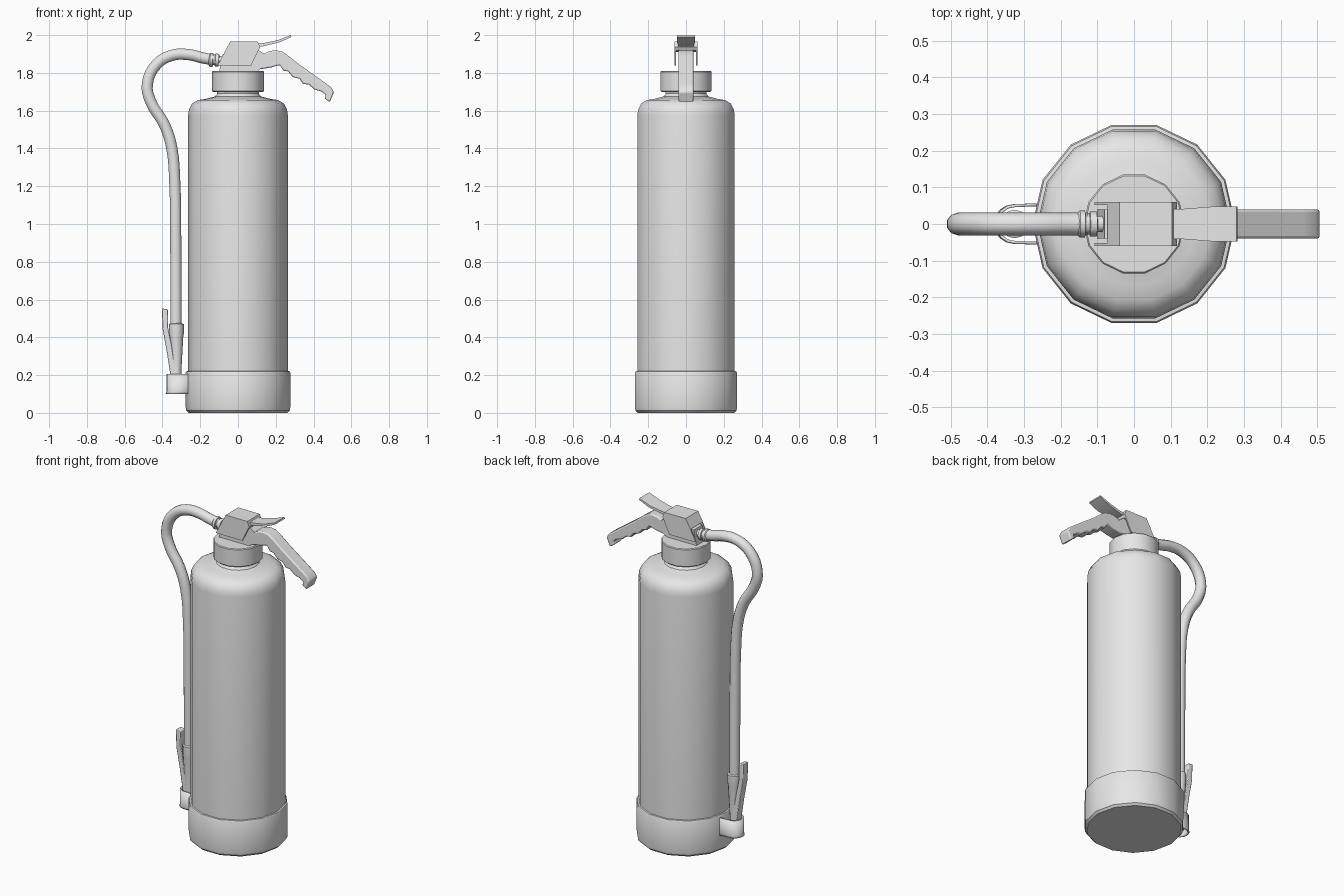
import bpy
import bmesh
import math
from mathutils import Vector

cube = bpy.data.objects.get("Cube")
if cube:
    bpy.data.objects.remove(cube, do_unlink=True)

grey = bpy.data.materials.new("plain grey")
grey.use_nodes = True
grey.diffuse_color = (0.8, 0.8, 0.8, 1)
grey.node_tree.nodes["Principled BSDF"].inputs["Base Color"].default_value = grey.diffuse_color


def finish(name, bm, bevel=0.0):
    """Turn a bmesh into a shaded object."""
    bmesh.ops.recalc_face_normals(bm, faces=bm.faces)
    mesh = bpy.data.meshes.new(name)
    bm.to_mesh(mesh)
    bm.free()
    mesh.materials.append(grey)
    obj = bpy.data.objects.new(name, mesh)
    bpy.context.collection.objects.link(obj)
    bpy.ops.object.select_all(action='DESELECT')
    obj.select_set(True)
    bpy.context.view_layer.objects.active = obj
    bpy.ops.object.shade_smooth_by_angle(angle=math.radians(35))
    if bevel:
        mod = obj.modifiers.new("soft edges", 'BEVEL')
        mod.width = bevel
        mod.segments = 2
        mod.limit_method = 'ANGLE'
        mod.angle_limit = math.radians(50)
    return obj


def lathe(name, profile, sides=14, origin=(0, 0, 0), axis=(0, 0, 1)):
    """Spin (radius, height) points round an axis and cap both ends."""
    bm = bmesh.new()
    turn = Vector((0, 0, 1)).rotation_difference(Vector(axis))
    rings = []
    for r, h in profile:
        ring = []
        for i in range(sides):
            a = math.tau * i / sides
            p = Vector((r * math.cos(a), r * math.sin(a), h))
            ring.append(bm.verts.new(turn @ p + Vector(origin)))
        rings.append(ring)
    for low, high in zip(rings, rings[1:]):
        for i in range(sides):
            j = (i + 1) % sides
            bm.faces.new((low[i], low[j], high[j], high[i]))
    bm.faces.new(rings[0])
    bm.faces.new(rings[-1])
    return finish(name, bm)


def prism(name, outline, y0, y1, bevel=0.0):
    """Extrude a side outline of (x, z) points from y0 to y1."""
    bm = bmesh.new()
    face = bm.faces.new([bm.verts.new((x, y0, z)) for x, z in outline])
    out = bmesh.ops.extrude_face_region(bm, geom=[face])
    verts = [v for v in out["geom"] if isinstance(v, bmesh.types.BMVert)]
    bmesh.ops.translate(bm, verts=verts, vec=(0, y1 - y0, 0))
    return finish(name, bm, bevel)


# Tank: foot sleeve, cylinder with rounded shoulder, collar
lathe("foot_sleeve", [(.262, 0), (.274, .012), (.277, .03), (.277, .212), (.273, .22), (.26, .222)])
lathe("tank", [(.264, .2), (.264, 1.575), (.26, 1.605), (.243, 1.638), (.212, 1.656),
               (.17, 1.663), (.122, 1.675), (.11, 1.69), (.11, 1.72)])
lathe("neck_collar", [(.134, 1.7), (.138, 1.705), (.138, 1.805), (.134, 1.81)])

# Valve head: inner block, channel cover with two cheeks
prism("valve_block", [(-.1, 1.805), (.1, 1.805), (.13, 1.83), (.14, 1.9), (.08, 1.94), (-.08, 1.9)],
      -.04, .04)
prism("cover_top", [(-.072, 1.91), (.108, 1.918), (.117, 1.936), (.104, 1.966), (-.04, 1.967)],
      -.06, .06)
for side, y in (("left", .052), ("right", -.06)):
    prism("cover_cheek_" + side,
          [(-.108, 1.84), (.07, 1.84), (.117, 1.936), (.104, 1.966), (-.04, 1.967)], y, y + .008)

# Carrying handle with finger grooves
prism("carry_handle",
      [(.08, 1.82), (.125, 1.82), (.18, 1.83), (.22, 1.842), (.24, 1.812), (.265, 1.808),
       (.29, 1.778), (.325, 1.769), (.345, 1.742), (.375, 1.738), (.405, 1.712), (.44, 1.702),
       (.465, 1.684), (.457, 1.666), (.486, 1.645), (.508, 1.698), (.495, 1.722), (.463, 1.746),
       (.32, 1.848), (.27, 1.888), (.235, 1.912), (.2, 1.92), (.165, 1.915), (.135, 1.9), (.08, 1.9)],
      -.04, .04, .007)

# Squeeze lever, widening toward its tip
lever = prism("squeeze_lever",
              [(.09, 1.936), (.13, 1.94), (.22, 1.962), (.283, 1.99), (.28, 2.0), (.21, 1.973),
               (.13, 1.957), (.09, 1.956)], -.041, .041)
for v in lever.data.vertices:
    if v.co.x > .2:
        v.co.y *= 1.15

# Hose fitting on the valve
lathe("hose_fitting", [(.022, 0), (.022, .03), (.034, .032), (.034, .05), (.028, .052),
                       (.028, .062), (.037, .064), (.037, .078), (.03, .085)],
      12, (-.07, 0, 1.865), (-1, 0, .06))

# Hose along a smooth path
path = [(-.13, 1.869), (-.19, 1.88), (-.257, 1.896), (-.345, 1.894), (-.43, 1.846), (-.48, 1.74),
        (-.463, 1.65), (-.389, 1.525), (-.352, 1.41), (-.334, 1.2), (-.33, .95), (-.328, .4)]
curve = bpy.data.curves.new("hose", 'CURVE')
curve.dimensions = '3D'
curve.bevel_depth = .031
curve.bevel_resolution = 3
curve.resolution_u = 4
curve.use_fill_caps = True
spline = curve.splines.new('BEZIER')
spline.bezier_points.add(len(path) - 1)
for point, (x, z) in zip(spline.bezier_points, path):
    point.co = (x, 0, z)
    point.handle_left_type = point.handle_right_type = 'AUTO'
curve.materials.append(grey)
hose = bpy.data.objects.new("hose", curve)
bpy.context.collection.objects.link(hose)
bpy.ops.object.select_all(action='DESELECT')
hose.select_set(True)
bpy.context.view_layer.objects.active = hose
bpy.ops.object.convert(target='MESH')
bpy.ops.object.shade_smooth_by_angle(angle=math.radians(50))

# Nozzle with its side tongue
lathe("nozzle", [(.026, .12), (.026, .22), (.036, .4), (.039, .42), (.039, .47), (.03, .475)],
      12, (-.326, 0, 0))
prism("nozzle_tongue", [(-.34, .13), (-.325, .2), (-.352, .36), (-.37, .45), (-.372, .548),
                        (-.402, .553), (-.4, .45), (-.378, .33), (-.358, .2)], -.024, .024, .004)

# Nozzle holder: a bent band open toward the tank
band = [(-.25, .053), (-.325, .05)]
band += [(-.325 - .05 * math.sin(a), .05 * math.cos(a))
         for a in (math.pi * i / 8 for i in range(1, 8))]
band += [(-.325, -.05), (-.25, -.053)]
bm = bmesh.new()
rows = [[bm.verts.new((x - flare, y, z)) for x, y in band]
        for z, flare in ((.1, .004), (.112, 0), (.205, 0))]
for low, high in zip(rows, rows[1:]):
    for i in range(len(band) - 1):
        bm.faces.new((low[i], low[i + 1], high[i + 1], high[i]))
holder = finish("nozzle_holder", bm)
thick = holder.modifiers.new("thickness", 'SOLIDIFY')
thick.thickness = .008
thick.offset = 0
